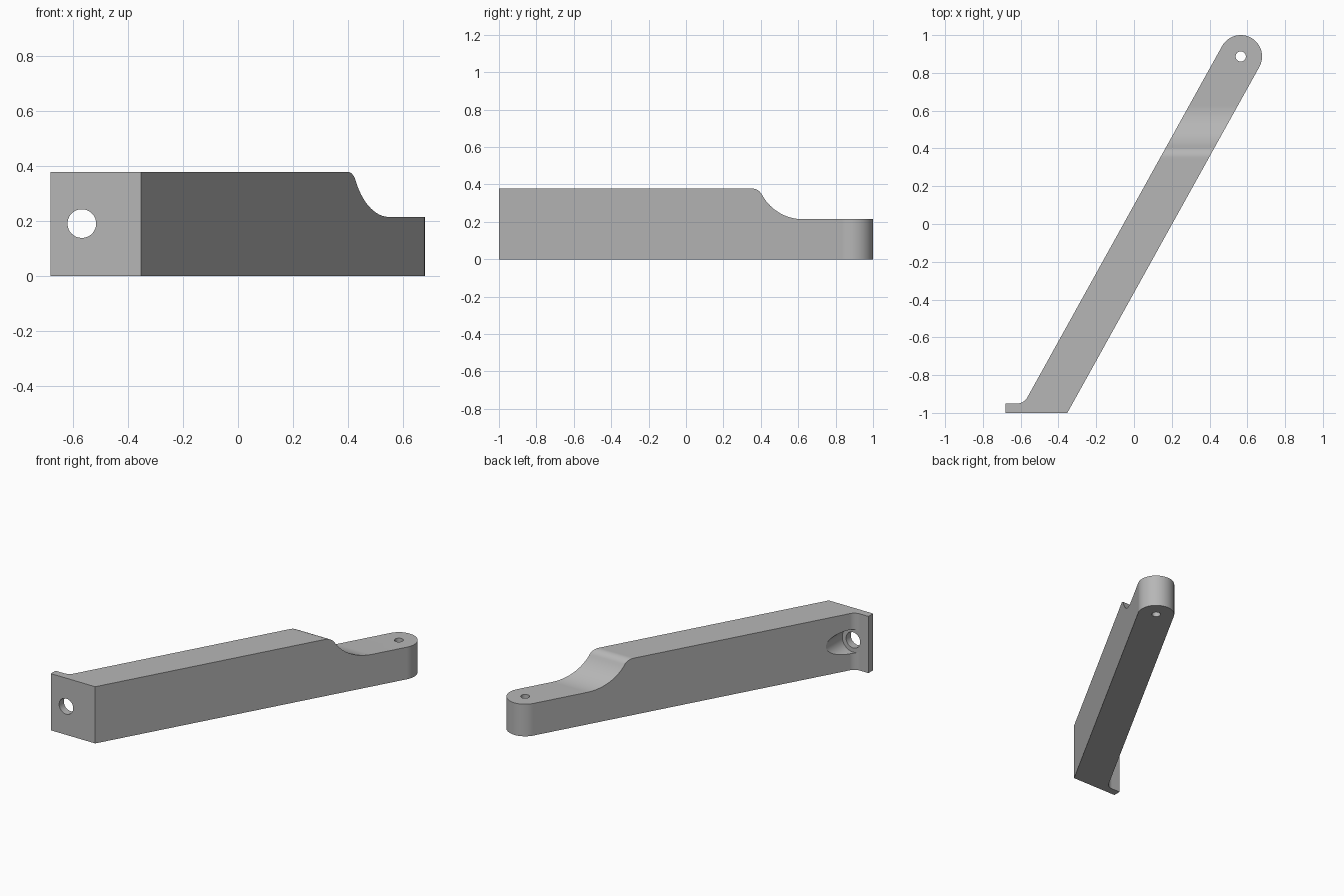
import bpy, bmesh, math
from mathutils import Vector, Matrix

if "Cube" in bpy.data.objects:
    bpy.data.objects.remove(bpy.data.objects["Cube"])

HEIGHT, LOW = 0.378, 0.214
PIN, TIP_R = Vector((0.565, 0.887)), 0.113
SLANT = math.radians(61)


def arc(center, radius, start, end, steps):
    """Points along an arc, angles in degrees."""
    angles = [math.radians(start + (end - start) * i / steps) for i in range(steps + 1)]
    return [(center[0] + radius * math.cos(a), center[1] + radius * math.sin(a)) for a in angles]


def prism(name, points, depth, to_3d):
    """Extrude a flat outline along depth; to_3d places each point."""
    bm = bmesh.new()
    base = bm.faces.new([bm.verts.new(to_3d(p)) for p in points])
    moved = bmesh.ops.extrude_face_region(bm, geom=[base])["geom"]
    bmesh.ops.translate(bm, vec=depth, verts=[v for v in moved if isinstance(v, bmesh.types.BMVert)])
    bmesh.ops.recalc_face_normals(bm, faces=bm.faces)
    return add_object(name, bm)


def cylinder(name, radius, length, matrix):
    bm = bmesh.new()
    bmesh.ops.create_cone(bm, cap_ends=True, segments=48, radius1=radius,
                          radius2=radius, depth=length, matrix=matrix)
    return add_object(name, bm)


def add_object(name, bm):
    mesh = bpy.data.meshes.new(name)
    bm.to_mesh(mesh)
    bm.free()
    obj = bpy.data.objects.new(name, mesh)
    bpy.context.collection.objects.link(obj)
    return obj


def cut(target, tool, operation="DIFFERENCE"):
    mod = target.modifiers.new(tool.name, "BOOLEAN")
    mod.operation, mod.solver, mod.object = operation, "EXACT", tool
    bpy.ops.object.modifier_apply(modifier=mod.name)
    bpy.data.objects.remove(tool)


# Plan outline: slanted arm with round tip and a small foot flange
left_top = PIN + TIP_R * Vector((-math.sin(SLANT), math.cos(SLANT)))
foot_y, fillet = -0.95, 0.06
corner_x = left_top.x - (left_top.y - foot_y) / math.tan(SLANT)
fillet_center = (corner_x - fillet * math.tan(SLANT / 2), foot_y + fillet)
plan = [(-0.68, -1), (-0.353, -1)]
plan += arc(PIN, TIP_R, -29, 151, 32)
plan += arc(fillet_center, fillet, -29, -90, 10)
plan += [(-0.68, foot_y)]
arm = prism("bracket_arm", plan, (0, 0, HEIGHT), lambda p: (p[0], p[1], 0))
bpy.context.view_layer.objects.active = arm
arm.select_set(True)

# Side outline: stepped top with a rounded shoulder and a sweeping cove
side = [(-1.2, -0.2), (1.2, -0.2), (1.2, LOW)]
side += arc((0.626, LOW + 0.25), 0.25, 270, 208.1, 18)
side += arc((0.3525, HEIGHT - 0.06), 0.06, 28.1, 90, 10)[1:]
side += [(0.34, HEIGHT + 0.0), (0.34, 0.6), (-1.2, 0.6)]
step = prism("step_profile", side, (2, 0, 0), lambda p: (-1, p[0], p[1]))
cut(arm, step, "INTERSECT")

# Pin hole in the tip, bolt hole and its wider clearance in the foot
cut(arm, cylinder("pin_hole", 0.027, 1, Matrix.Translation((PIN.x, PIN.y, 0.2))))
lay = Matrix.Rotation(math.pi / 2, 4, "X")
cut(arm, cylinder("bolt_hole", 0.052, 0.6, Matrix.Translation((-0.567, -1, 0.19)) @ lay))
cut(arm, cylinder("bolt_clearance", 0.08, 0.5,
                  Matrix.Translation((-0.567, foot_y + 0.25, 0.19)) @ lay))

# Colour and shading
grey = bpy.data.materials.new("plain_grey")
grey.use_nodes = True
grey.diffuse_color = (0.47, 0.47, 0.47, 1)
grey.node_tree.nodes["Principled BSDF"].inputs["Base Color"].default_value = (0.47, 0.47, 0.47, 1)
arm.data.materials.clear()
arm.data.materials.append(grey)
bpy.ops.object.shade_smooth_by_angle(angle=math.radians(25))
weighted = arm.modifiers.new("even_normals", "WEIGHTED_NORMAL")
weighted.keep_sharp = True
